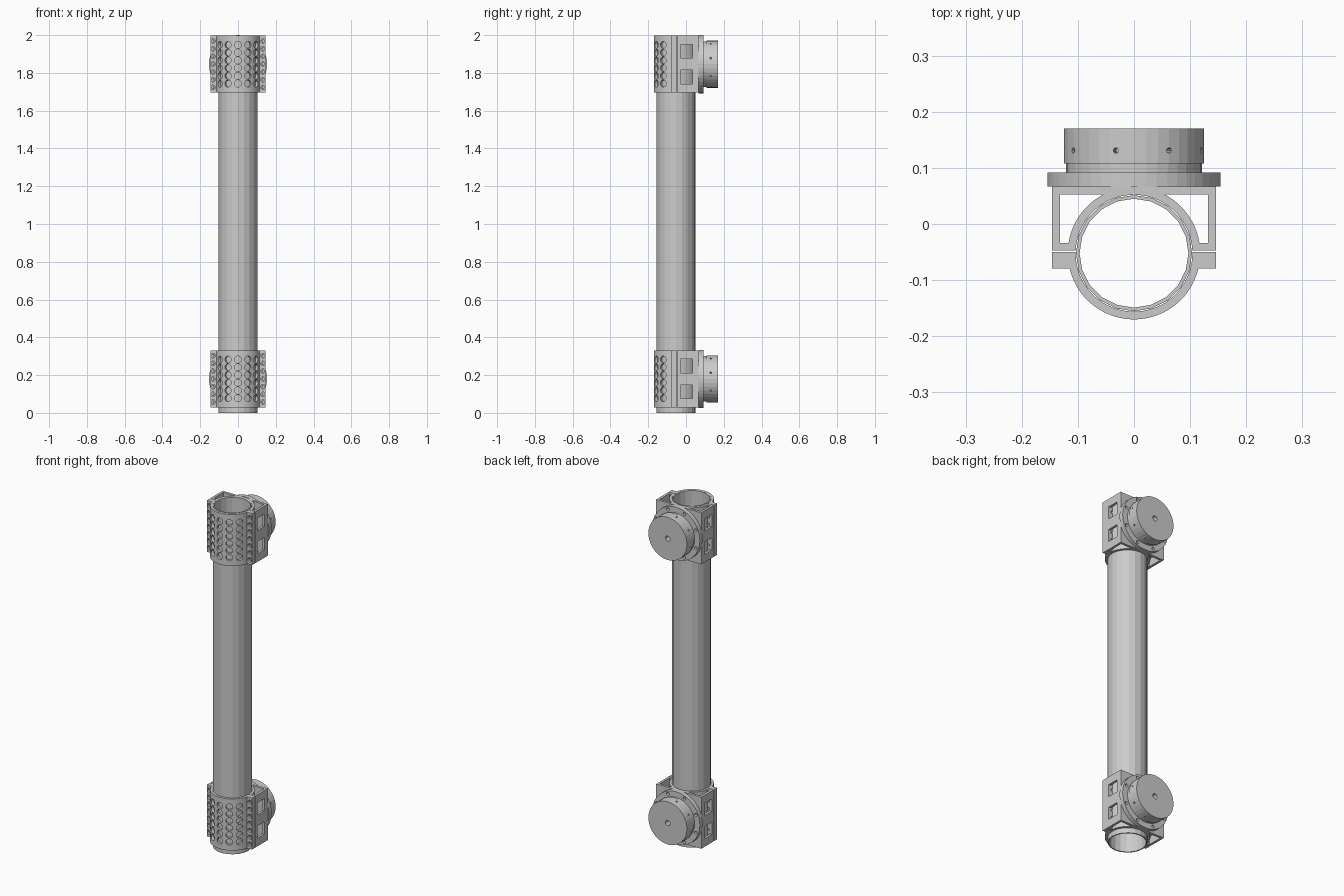
import bpy, bmesh
from math import sin, cos, radians, asin, pi, sqrt
from mathutils import Vector, Matrix

if "Cube" in bpy.data.objects:
    bpy.data.objects.remove(bpy.data.objects["Cube"])

CY = -0.052          # tube axis in y
RI, RO = 0.104, 0.118  # clamp bore and outer radius
H = 0.302            # clamp height
LEVELS = {"lower": 0.18, "upper": 1.846}


def arc(r, a0, a1, n):
    return [(r * cos(a0 + (a1 - a0) * i / n), CY + r * sin(a0 + (a1 - a0) * i / n))
            for i in range(n + 1)]


def link(name, mesh):
    ob = bpy.data.objects.new(name, mesh)
    bpy.context.collection.objects.link(ob)
    return ob


def bm_object(name, bm):
    mesh = bpy.data.meshes.new(name)
    bm.to_mesh(mesh)
    bm.free()
    return link(name, mesh)


def extrusion(name, loops, height):
    """Filled 2D profile (first loop outside, others holes) extruded about z = 0."""
    cu = bpy.data.curves.new(name, 'CURVE')
    cu.dimensions, cu.fill_mode, cu.extrude = '2D', 'BOTH', height / 2
    for pts in loops:
        sp = cu.splines.new('POLY')
        sp.points.add(len(pts) - 1)
        for p, (x, y) in zip(sp.points, pts):
            p.co = (x, y, 0, 1)
        sp.use_cyclic_u = True
    tmp = link(name + "_profile", cu)
    dg = bpy.context.evaluated_depsgraph_get()
    mesh = bpy.data.meshes.new_from_object(tmp.evaluated_get(dg))
    bpy.data.objects.remove(tmp)
    bm = bmesh.new()
    bm.from_mesh(mesh)
    bmesh.ops.remove_doubles(bm, verts=bm.verts, dist=1e-5)
    bmesh.ops.recalc_face_normals(bm, faces=bm.faces)
    for f in bm.faces:
        f.smooth = False
    return bm_object(name, bm)


def rod(bm, p, q, r, n=12):
    p, q = Vector(p), Vector(q)
    m = Matrix.Translation((p + q) / 2) @ (q - p).to_track_quat('Z', 'Y').to_matrix().to_4x4()
    bmesh.ops.create_cone(bm, cap_ends=True, segments=n, radius1=r, radius2=r,
                          depth=(q - p).length, matrix=m)


def box(bm, lo, hi):
    lo, hi = Vector(lo), Vector(hi)
    m = Matrix.Translation((lo + hi) / 2) @ Matrix.Diagonal((*(hi - lo), 1))
    bmesh.ops.create_cube(bm, size=1, matrix=m)


def cut(ob, bm):
    cutter = bm_object("cutter", bm)
    cutter.hide_render = True
    mod = ob.modifiers.new("holes", 'BOOLEAN')
    mod.operation, mod.solver, mod.object = 'DIFFERENCE', 'EXACT', cutter
    dg = bpy.context.evaluated_depsgraph_get()
    mesh = bpy.data.meshes.new_from_object(ob.evaluated_get(dg))
    ob.modifiers.clear()
    ob.data = mesh
    bpy.data.objects.remove(cutter)


bolt_rows = [0.041 * (i - 3) for i in range(7)]
hole_rows = [0.041 * (i - 2.5) for i in range(6)]

# front half of the clamp: half ring with two bolting ears
a = asin(0.027 / RO)
b = asin(0.002 / RI)
front = extrusion("front_clamp", [
    [(-0.146, -0.05), (-0.146, -0.079)] + arc(RO, pi + a, 2 * pi - a, 40)
    + [(0.146, -0.079), (0.146, -0.05)] + arc(RI, b, -pi - b, 40)], H)

# perforations around the ring and bolt holes in the ears
bm = bmesh.new()
for z in hole_rows:
    for deg in (-54, -27, 0, 27, 54):
        d = Vector((sin(radians(deg)), -cos(radians(deg)), 0))
        c = Vector((0, CY, z))
        rod(bm, c + d * 0.09, c + d * 0.13, 0.0185, 16)
for z in bolt_rows:
    for x in (-0.132, 0.132):
        rod(bm, (x, -0.1, z), (x, -0.03, z), 0.007)
cut(front, bm)
bm = bmesh.new()
for z in bolt_rows:
    for x in (-0.132, 0.132):
        rod(bm, (x, -0.1, z), (x, -0.067, z), 0.0125)
cut(front, bm)

# back half of the clamp: half ring inside an open box
c = asin(0.005 / RI)
t = asin(0.105 / RO)
s = asin(0.018 / RO)
pocket = [(0.132, -0.034), (0.132, 0.053)] + arc(RO, t, s, 20)
back = extrusion("back_clamp", [
    [(-0.146, -0.047), (-0.146, 0.067), (0.146, 0.067), (0.146, -0.047)]
    + arc(RI, c, pi - c, 40),
    pocket, [(-x, y) for x, y in pocket]], H)

# side windows and bolt holes
bm = bmesh.new()
for x in (-0.139, 0.139):
    for z in (-0.068, 0.068):
        box(bm, (x - 0.0125, -0.03, z - 0.036), (x + 0.0125, 0.035, z + 0.036))
for z in bolt_rows:
    for x in (-0.123, 0.123):
        rod(bm, (x, -0.07, z), (x, -0.027, z), 0.006)
cut(back, bm)

# round mounting plate with a ring of bolt holes
bm = bmesh.new()
rod(bm, (0, 0.067, 0), (0, 0.092, 0), 0.154, 48)
plate = bm_object("mounting_plate", bm)
bm = bmesh.new()
for i in range(8):
    w = radians(45 * i + 22.5)
    x, z = 0.138 * sin(w), 0.138 * cos(w)
    rod(bm, (x, 0.075, z), (x, 0.1, z), 0.009)
cut(plate, bm)

# neck between plate and hub
bm = bmesh.new()
rod(bm, (0, 0.091, 0), (0, 0.109, 0), 0.121, 36)
neck = bm_object("hub_neck", bm)

# hub with a centre bore and radial set-screw holes
bm = bmesh.new()
rod(bm, (0, 0.108, 0), (0, 0.17, 0), 0.125, 36)
hub = bm_object("hub", bm)
bm = bmesh.new()
rod(bm, (0, 0.12, 0), (0, 0.18, 0), 0.015, 16)
for i in range(8):
    w = radians(45 * i - 15)
    d = Vector((sin(w), 0, cos(w)))
    o = Vector((0, 0.131, 0))
    rod(bm, o + d * 0.105, o + d * 0.135, 0.005, 10)
cut(hub, bm)

# place every clamp part at both ends of the tube
for part in (front, back, plate, neck, hub):
    base = part.name
    part.name = "lower_" + base
    part.location.z = LEVELS["lower"]
    twin = link("upper_" + base, part.data)
    twin.location.z = LEVELS["upper"]

# long hollow tube
tube = extrusion("tube", [arc(0.1035, 0, 2 * pi * 19 / 20, 19),
                          arc(0.097, 0, 2 * pi * 19 / 20, 19)], 1.998)
tube.location.z = 0.999
